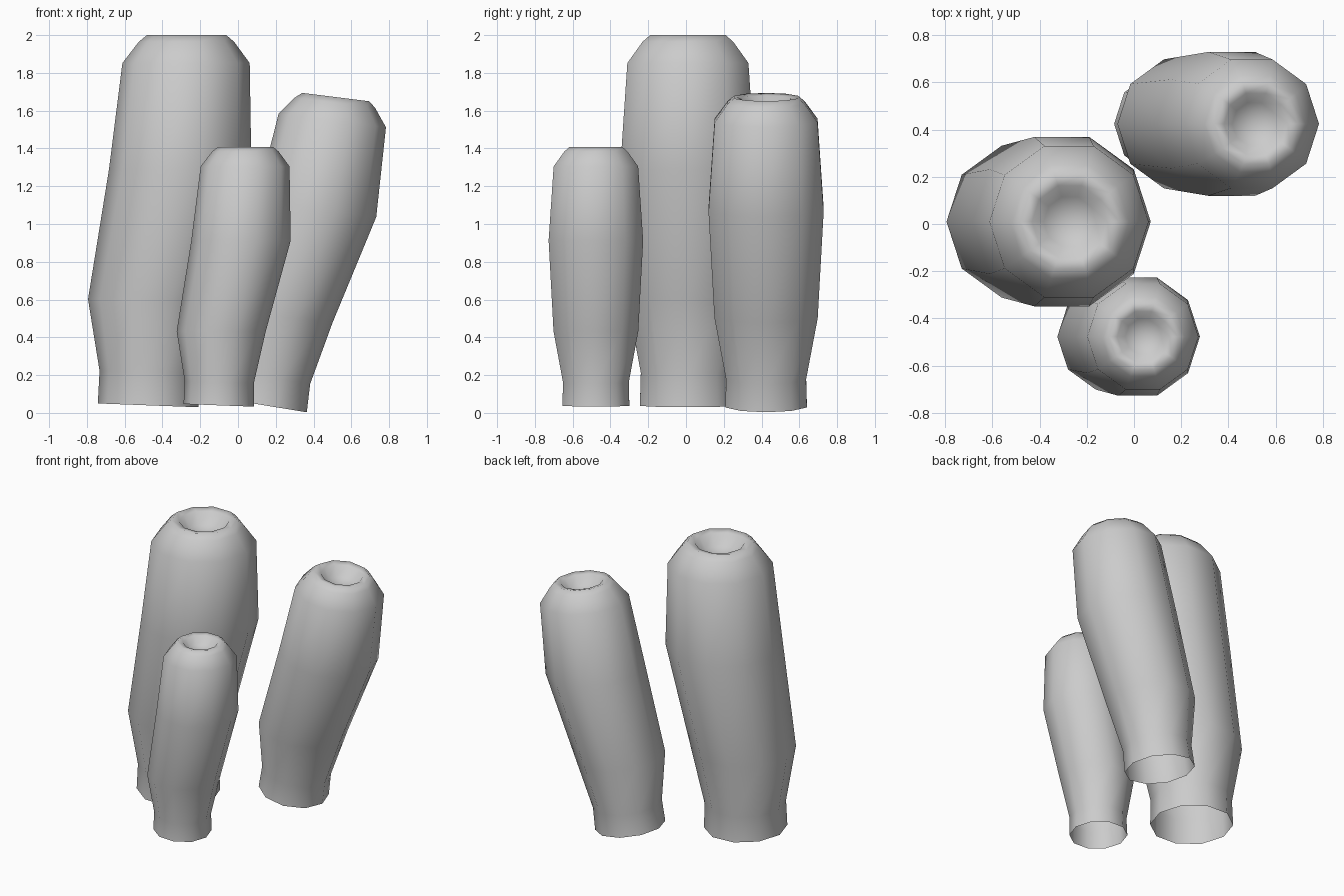
import bpy, bmesh
from math import cos, sin, pi, radians
from mathutils import Matrix

if "Cube" in bpy.data.objects:
    bpy.data.objects.remove(bpy.data.objects["Cube"])

SIDES = 10
# outer wall up to the rim, then down into the dimple: (centre x, height, radius, slope)
PROFILE = [
    (0.0, 0.0, 0.267, -0.038),
    (0.004, 0.175, 0.262, -0.03),
    (0.019, 0.562, 0.338, 0.0),
    (0.169, 1.25, 0.377, 0.0),
    (0.200, 1.812, 0.337, 0.0),
    (0.202, 1.925, 0.252, 0.0),
    (0.203, 1.96, 0.210, 0.0),
    (0.203, 1.95, 0.160, 0.0),
    (0.203, 1.88, 0.110, 0.0),
]
FLOOR = (0.203, 0.0, 1.86)


def tube(name, location, scale, lean):
    bm = bmesh.new()
    rings = []
    for cx, z, r, slope in PROFILE:
        ring = []
        for i in range(SIDES):
            a = 2 * pi * i / SIDES
            ring.append(bm.verts.new((cx + r * cos(a), r * sin(a), z + slope * r * cos(a))))
        rings.append(ring)
    # side walls, open at the bottom
    for low, high in zip(rings, rings[1:]):
        for i in range(SIDES):
            j = (i + 1) % SIDES
            bm.faces.new((low[i], low[j], high[j], high[i]))
    # dimple floor
    centre = bm.verts.new(FLOOR)
    for i in range(SIDES):
        bm.faces.new((rings[-1][i], rings[-1][(i + 1) % SIDES], centre))
    for f in bm.faces:
        f.smooth = True
    bm.transform(Matrix.Translation(location) @ Matrix.Rotation(radians(lean), 4, 'Y')
                 @ Matrix.Scale(scale, 4))
    mesh = bpy.data.meshes.new(name)
    bm.to_mesh(mesh)
    bm.free()
    obj = bpy.data.objects.new(name, mesh)
    bpy.context.collection.objects.link(obj)
    return obj


tube("large_tube", (-0.475, 0.01, 0.04), 1.0, 0)
tube("small_tube", (-0.102, -0.477, 0.04), 0.698, 0)
tube("leaning_tube", (0.14, 0.424, 0.04), 0.85, 7.1)
